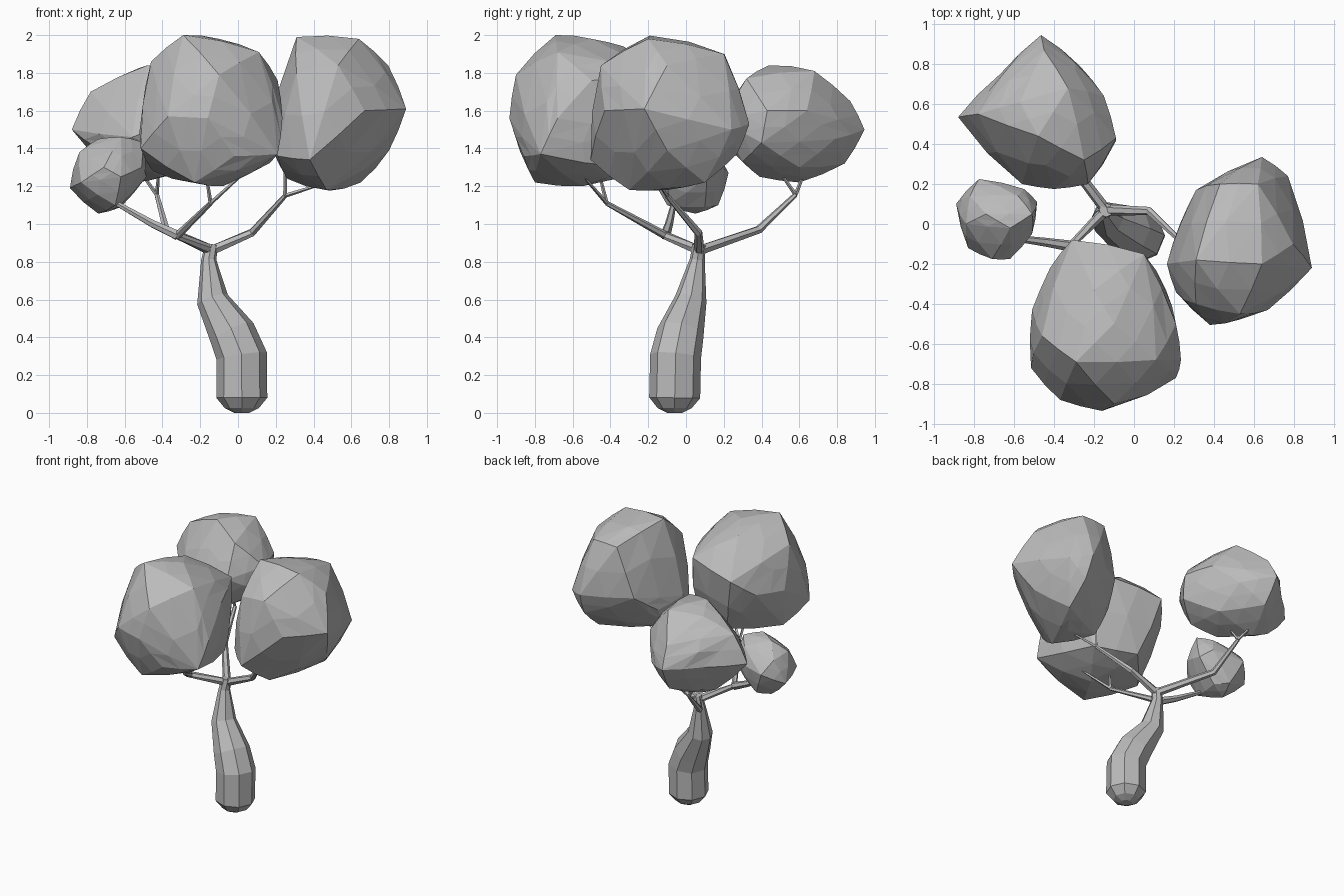
import bpy
import bmesh
from mathutils import Vector

cube = bpy.data.objects.get("Cube")
if cube:
    bpy.data.objects.remove(cube, do_unlink=True)

GREY = (0.5, 0.5, 0.5, 1.0)
grey = bpy.data.materials.new("plain grey")
grey.use_nodes = True
grey.diffuse_color = GREY
grey.node_tree.nodes["Principled BSDF"].inputs["Base Color"].default_value = GREY


def add_object(name, bm):
    """Turn a bmesh into a flat shaded grey object."""
    bmesh.ops.recalc_face_normals(bm, faces=bm.faces)
    mesh = bpy.data.meshes.new(name)
    bm.to_mesh(mesh)
    bm.free()
    mesh.materials.append(grey)
    obj = bpy.data.objects.new(name, mesh)
    bpy.context.collection.objects.link(obj)
    return obj


def tube(name, path, radii, sides):
    """Sweep a polygon of changing radius along a path and cap both ends."""
    points = [Vector(p) for p in path]
    up = Vector((0, 0, 1))
    bm = bmesh.new()
    rings = []
    for i, point in enumerate(points):
        ahead = points[min(i + 1, len(points) - 1)]
        behind = points[max(i - 1, 0)]
        turn = up.rotation_difference(ahead - behind).to_matrix().to_4x4()
        made = bmesh.ops.create_circle(bm, segments=sides, radius=radii[i], matrix=turn)
        bmesh.ops.translate(bm, verts=made["verts"], vec=point)
        rings.append(made["verts"])
    for low, high in zip(rings, rings[1:]):
        for k in range(sides):
            n = (k + 1) % sides
            bm.faces.new((low[k], low[n], high[n], high[k]))
    bm.faces.new(rings[0][::-1])
    bm.faces.new(rings[-1])
    return add_object(name, bm)


def foliage(name, corners):
    """Wrap a faceted clump around its outer corners, slightly rounded."""
    bm = bmesh.new()
    for corner in corners:
        bm.verts.new(corner)
    hull = bmesh.ops.convex_hull(bm, input=bm.verts)
    loose = {v for v in hull["geom_interior"] if isinstance(v, bmesh.types.BMVert)}
    bmesh.ops.delete(bm, geom=list(loose), context='VERTS')
    bmesh.ops.recalc_face_normals(bm, faces=bm.faces)
    bm.normal_update()
    bmesh.ops.subdivide_edges(bm, edges=bm.edges, cuts=1, smooth=0.14, use_grid_fill=True)
    return add_object(name, bm)


# Bent trunk, thick at the foot and narrow at the fork
tube("trunk",
     [(.02, -.06, 0), (.02, -.06, .025), (.02, -.06, .08), (.02, -.055, .3),
      (-.03, -.03, .42), (-.135, .025, .6), (-.155, .06, .81), (-.14, .07, .89)],
     [.04, .09, .135, .135, .125, .085, .04, .035], 8)

# Main branches, each from the fork to a clump
fork = (-.14, .07, .86)
crook = (-.32, -.11, .94)
left_elbow, front_elbow, back_elbow = (.25, -.1, 1.15), (-.145, -.42, 1.11), (-.43, .58, 1.155)
branches = {
    "left_branch": [fork, (.075, .065, .955), left_elbow],
    "front_branch": [fork, crook, front_elbow],
    "back_branch": [fork, (-.38, .385, .97), back_elbow],
    "right_branch": [crook, (-.45, -.09, 1.0), (-.68, -.06, 1.13)],
}
for name, path in branches.items():
    tube(name, path, [.028, .022, .013], 6)

# Thin twigs that reach into the clumps
twigs = {
    "left_twig": (left_elbow, [(.25, -.1, 1.32), (.44, -.14, 1.21)]),
    "front_twig": (front_elbow, [(-.17, -.46, 1.27), (.02, -.55, 1.26)]),
    "back_twig": (back_elbow, [(-.52, .63, 1.28), (-.42, .5, 1.27)]),
}
for name, (start, ends) in twigs.items():
    for side, end in zip(("inner", "outer"), ends):
        tube(f"{side}_{name}", [start, end], [.011, .007], 4)

# Foliage clumps
foliage("front_foliage", [
    (-.29, -.69, 2), (-.1, -.5, 1.98), (.11, -.68, 1.91), (-.31, -.08, 1.72),
    (.05, -.15, 1.78), (-.46, -.56, 1.86), (.21, -.5, 1.76), (.235, -.68, 1.56),
    (.21, -.77, 1.37), (.16, -.33, 1.5), (-.08, -.55, 1.2), (-.23, -.8, 1.22),
    (-.45, -.5, 1.28), (-.515, -.72, 1.4), (-.51, -.43, 1.58), (-.1, -.9, 1.79),
    (-.16, -.935, 1.56), (-.37, -.88, 1.57), (-.02, -.86, 1.36), (-.2, -.2, 1.3),
    (.1, -.3, 1.3), (-.2, -.33, 1.94), (-.42, -.22, 1.6)])
foliage("left_foliage", [
    (.31, -.18, 1.99), (.62, .2, 1.9), (.43, .2, 1.89), (.64, -.2, 1.98),
    (.795, -.1, 1.84), (.89, -.22, 1.61), (.64, .335, 1.53), (.77, .24, 1.5),
    (.31, .17, 1.53), (.53, -.45, 1.84), (.67, -.43, 1.6), (.38, -.505, 1.34),
    (.21, -.34, 1.36), (.165, -.2, 1.45), (.23, -.2, 1.63), (.23, 0, 1.4),
    (.8, -.1, 1.39), (.65, .1, 1.22), (.47, -.3, 1.18), (.5, -.1, 1.18),
    (.26, -.1, 1.24), (.65, .27, 1.37), (.31, -.4, 1.8)])
foliage("back_foliage", [
    (-.48, .44, 1.84), (-.57, .61, 1.8), (-.33, .68, 1.81), (-.78, .55, 1.7),
    (-.88, .535, 1.5), (-.67, .75, 1.5), (-.465, .945, 1.5), (-.45, .87, 1.65),
    (-.27, .79, 1.45), (-.15, .64, 1.6), (-.09, .43, 1.6), (-.1, .4, 1.43),
    (-.23, .2, 1.55), (-.4, .175, 1.52), (-.56, .2, 1.46), (-.74, .4, 1.4),
    (-.45, .84, 1.32), (-.54, .6, 1.22), (-.4, .39, 1.25), (-.25, .3, 1.33),
    (-.25, .32, 1.77), (-.67, .6, 1.28), (-.25, .6, 1.3)])
foliage("right_foliage", [
    (-.74, .05, 1.45), (-.62, -.02, 1.46), (-.51, .05, 1.435), (-.84, 0, 1.38),
    (-.89, .1, 1.19), (-.775, .225, 1.27), (-.55, .175, 1.3), (-.485, .11, 1.25),
    (-.51, -.05, 1.3), (-.62, -.175, 1.25), (-.71, -.175, 1.3), (-.83, -.12, 1.22),
    (-.74, .05, 1.055), (-.62, .1, 1.09), (-.65, -.1, 1.1), (-.7, .17, 1.1),
    (-.82, .14, 1.36), (-.58, .14, 1.4)])
